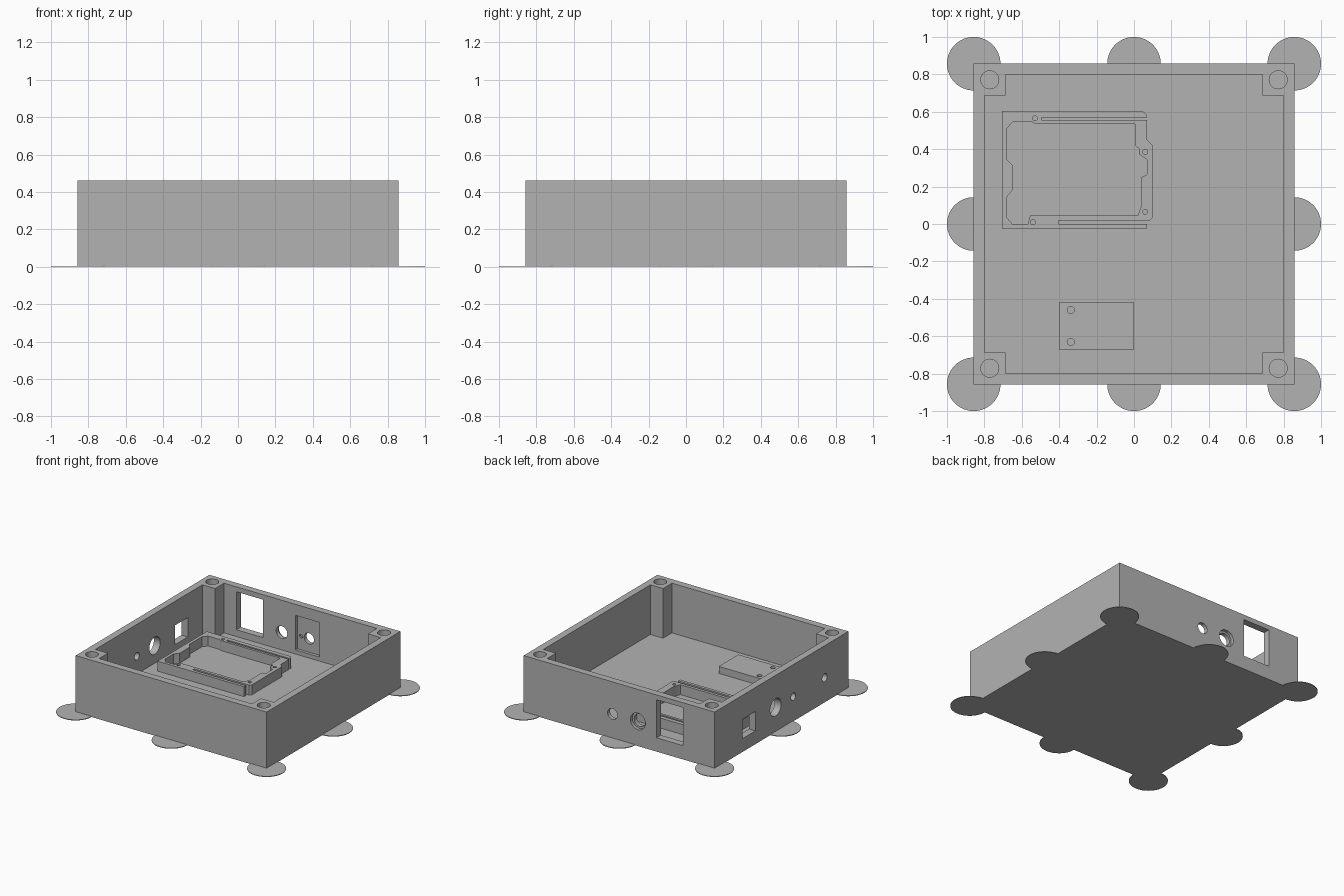
import bpy, bmesh, math
from mathutils import Matrix, Vector

if "Cube" in bpy.data.objects:
    bpy.data.objects.remove(bpy.data.objects["Cube"])

grey = bpy.data.materials.new("plain_grey")
grey.use_nodes = True
grey.diffuse_color = (0.45, 0.45, 0.45, 1)
grey.node_tree.nodes["Principled BSDF"].inputs["Base Color"].default_value = (0.45, 0.45, 0.45, 1)

HALF, INNER, HEIGHT, FLOOR, POST = 0.857, 0.8, 0.46, 0.057, 0.686


def finish(name, bm):
    bmesh.ops.recalc_face_normals(bm, faces=bm.faces)
    mesh = bpy.data.meshes.new(name)
    bm.to_mesh(mesh)
    bm.free()
    mesh.materials.append(grey)
    obj = bpy.data.objects.new(name, mesh)
    bpy.context.scene.collection.objects.link(obj)
    return obj


def prism(name, outline, z0, z1):
    bm = bmesh.new()
    face = bm.faces.new([bm.verts.new((x, y, z0)) for x, y in outline])
    top = bmesh.ops.extrude_face_region(bm, geom=[face])["geom"]
    moved = [v for v in top if isinstance(v, bmesh.types.BMVert)]
    bmesh.ops.translate(bm, verts=moved, vec=(0, 0, z1 - z0))
    return finish(name, bm)


def block(name, x0, x1, y0, y1, z0, z1):
    return prism(name, [(x0, y0), (x1, y0), (x1, y1), (x0, y1)], z0, z1)


def rod(name, centre, radius, length, axis="Z", sides=48):
    turn = {"X": Matrix.Rotation(math.pi / 2, 4, "Y"),
            "Y": Matrix.Rotation(math.pi / 2, 4, "X"), "Z": Matrix()}[axis]
    bm = bmesh.new()
    bmesh.ops.create_cone(bm, cap_ends=True, segments=sides, radius1=radius, radius2=radius,
                          depth=length, matrix=Matrix.Translation(Vector(centre)) @ turn)
    return finish(name, bm)


def combine(target, tool, operation="DIFFERENCE"):
    tool.hide_render = True
    mod = target.modifiers.new("combine", "BOOLEAN")
    mod.operation, mod.object, mod.solver = operation, tool, "EXACT"
    bpy.context.view_layer.objects.active = target
    bpy.ops.object.modifier_apply(modifier=mod.name)
    bpy.data.objects.remove(tool)


# Enclosure body, with a cavity that leaves four corner posts
case = block("enclosure", -HALF, HALF, -HALF, HALF, 0, HEIGHT)
cavity = []
for sx, sy in ((1, 1), (-1, 1), (-1, -1), (1, -1)):
    corner = [(INNER * sx, POST * sy), (POST * sx, POST * sy), (POST * sx, INNER * sy)]
    cavity += corner if sx == sy else corner[::-1]
combine(case, prism("cavity", cavity, FLOOR, 1))

# Screw holes in the posts
for sx in (-1, 1):
    for sy in (-1, 1):
        combine(case, rod("post_hole", (0.771 * sx, 0.771 * sy, HEIGHT), 0.048, 0.3))

# Back wall openings: tall window, stepped round hole, pocket with round hole
combine(case, block("window", -0.575, -0.335, 0.7, 1, 0.112, 0.42))
combine(case, rod("socket_hole", (-0.168, 0.83, 0.2), 0.05, 0.3, "Y"))
combine(case, rod("socket_step", (-0.168, 0.857, 0.2), 0.067, 0.05, "Y"))
combine(case, block("pocket", -0.045, 0.17, 0.7, 0.825, 0.09, 0.37))
combine(case, rod("switch_hole", (0.06, 0.83, 0.2), 0.044, 0.3, "Y"))
combine(case, rod("key_hole", (-0.012, 0.82, 0.2), 0.015, 0.04, "Y", 24))

# Side wall openings
combine(case, block("port", -1, -0.7, 0.335, 0.5, 0.108, 0.265))
for y, r in ((0.075, 0.07), (-0.152, 0.03), (-0.554, 0.032)):
    combine(case, rod("side_hole", (-0.83, y, 0.2), r, 0.2, "X"))

# Thin round hold-down pads around the base
for ix in (-1, 0, 1):
    for iy in (-1, 0, 1):
        if ix or iy:
            pad = rod("pad", (HALF * ix, HALF * iy, 0.0025), 0.143, 0.005, sides=64)
            combine(case, pad, "UNION")

# Circuit board cradle: chamfered frame with a shaped opening
cradle = prism("board_cradle", [
    (-0.705, -0.025), (0.07, -0.025), (0.07, 0.02), (0.085, 0.02), (0.1, 0.035),
    (0.1, 0.42), (0.07, 0.45), (0.07, 0.58), (0.045, 0.605), (-0.705, 0.605)], 0.05, 0.138)
combine(cradle, prism("opening", [
    (-0.65, 0.545), (-0.545, 0.545), (-0.525, 0.535), (0.005, 0.535), (0.005, 0.42),
    (0.03, 0.4), (0.03, 0.37), (0.07, 0.345), (0.07, 0.265), (0.04, 0.25), (0.04, 0.1),
    (0.02, 0.045), (-0.555, 0.045), (-0.567, 0), (-0.65, 0), (-0.68, 0.035),
    (-0.68, 0.145), (-0.65, 0.18), (-0.65, 0.315), (-0.68, 0.345), (-0.68, 0.51)], 0, 1))
combine(cradle, block("back_slot", -0.495, 0.2, 0.555, 0.57, 0, 1))
combine(cradle, block("front_slot", -0.405, 0.2, 0, 0.02, 0, 1))
for x, y in ((-0.53, 0.565), (0.06, 0.385), (0.06, 0.065), (-0.54, 0.01)):
    combine(cradle, rod("board_hole", (x, y, 0.14), 0.013, 0.12, sides=24))

# Small raised mounting plate
plate = block("mounting_plate", -0.4, 0, -0.67, -0.42, 0.05, 0.114)
for y in (-0.46, -0.63):
    combine(plate, rod("plate_hole", (-0.338, y, 0.114), 0.019, 0.1, sides=24))

# Keep edges crisp and the round walls smooth
bpy.ops.object.select_all(action="DESELECT")
for obj in (case, cradle, plate):
    obj.select_set(True)
bpy.context.view_layer.objects.active = case
bpy.ops.object.shade_smooth_by_angle(angle=math.radians(20))
